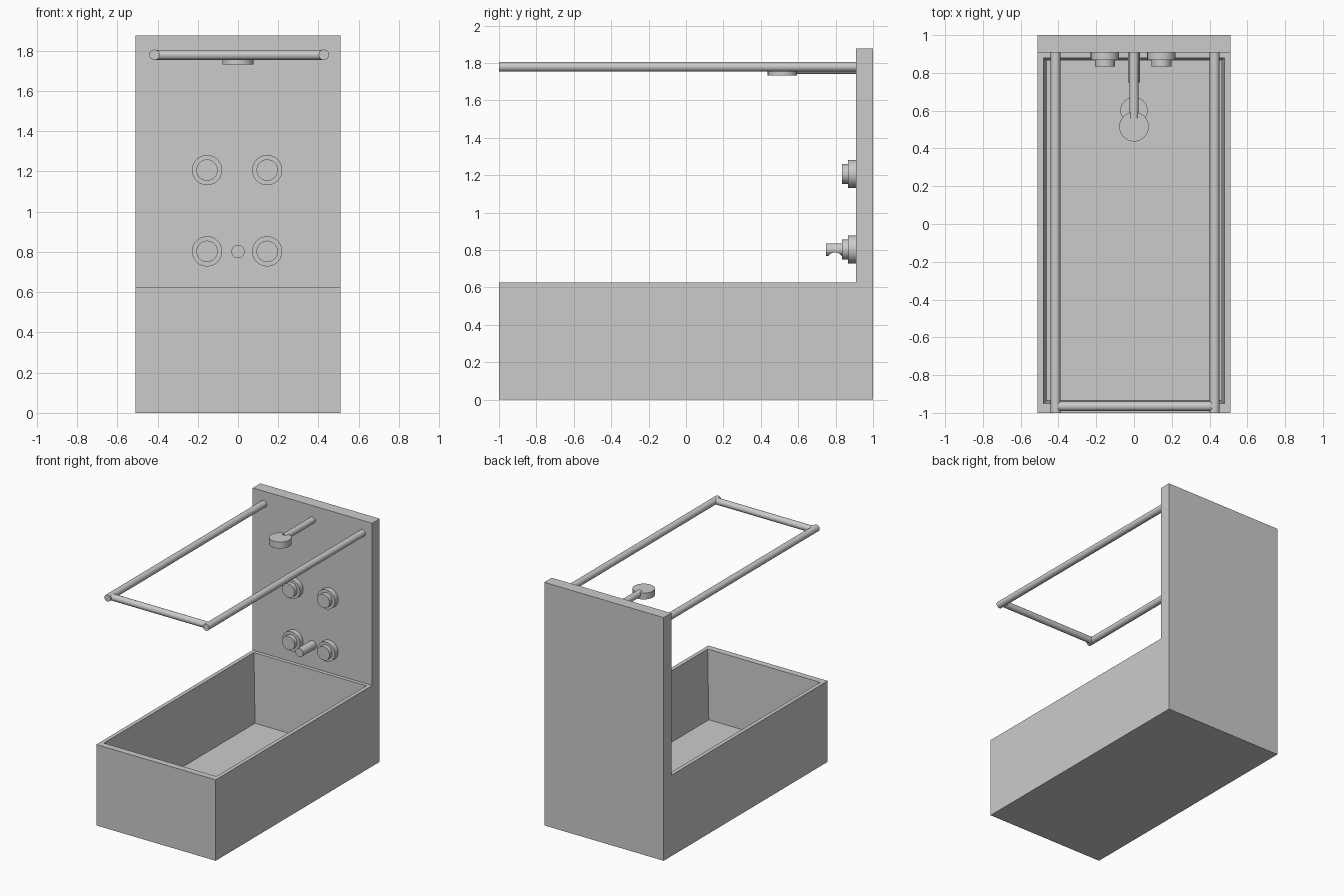
import bpy, bmesh, math
from mathutils import Vector

if "Cube" in bpy.data.objects:
    bpy.data.objects.remove(bpy.data.objects["Cube"])


def smooth(ob):
    bpy.ops.object.select_all(action='DESELECT')
    bpy.context.view_layer.objects.active = ob
    ob.select_set(True)
    bpy.ops.object.shade_smooth_by_angle(angle=math.radians(35))


def rod(name, a, b, r, sides=32):
    """Cylinder from point a to point b."""
    a, b = Vector(a), Vector(b)
    d = b - a
    bpy.ops.mesh.primitive_cylinder_add(
        vertices=sides, radius=r, depth=d.length, location=(a + b) / 2,
        rotation=d.to_track_quat('Z', 'Y').to_euler())
    ob = bpy.context.object
    ob.name = name
    smooth(ob)
    return ob


def cut(ob, cutter):
    cutter.hide_render = True
    cutter.hide_set(True)
    m = ob.modifiers.new("cut", 'BOOLEAN')
    m.operation = 'DIFFERENCE'
    m.solver = 'EXACT'
    m.object = cutter


def loft_rects(name, rects):
    """Closed solid through stacked rectangles (x half width, y0, y1, z)."""
    bm = bmesh.new()
    rings = [[bm.verts.new(p) for p in
              ((-x, y0, z), (x, y0, z), (x, y1, z), (-x, y1, z))]
             for x, y0, y1, z in rects]
    for lo, hi in zip(rings, rings[1:]):
        for i in range(4):
            j = (i + 1) % 4
            bm.faces.new((lo[i], lo[j], hi[j], hi[i]))
    bm.faces.new(rings[0][::-1])
    bm.faces.new(rings[-1])
    bmesh.ops.recalc_face_normals(bm, faces=bm.faces)
    me = bpy.data.meshes.new(name)
    bm.to_mesh(me)
    bm.free()
    ob = bpy.data.objects.new(name, me)
    bpy.context.collection.objects.link(ob)
    return ob


# Tub shell with drain hole
tub = loft_rects("tub", [(0.51, -1.0, 0.91, 0), (0.51, -1.0, 0.91, 0.625),
                         (0.48, -0.95, 0.88, 0.625), (0.46, -0.935, 0.865, 0.09)])
cut(tub, rod("drain_cutter", (0, 0.6, 0.04), (0, 0.6, 0.2), 0.07))

# Back wall panel
loft_rects("wall_panel", [(0.51, 0.908, 1.0, 0), (0.51, 0.908, 1.0, 1.877)])

# Curtain rail
for side, x in (("left", -0.415), ("right", 0.427)):
    rod(side + "_rail", (x, -1.0, 1.78), (x, 0.92, 1.78), 0.026)
rod("front_rail", (-0.415, -0.965, 1.78), (0.427, -0.965, 1.78), 0.025)

# Shower head and arm
rod("shower_head", (0, 0.515, 1.732), (0, 0.515, 1.782), 0.078, 48)
rod("shower_arm", (0, 0.56, 1.765), (0, 0.92, 1.765), 0.025)

# Tap knobs: base plate and handle
for row, z in (("lower", 0.803), ("upper", 1.207)):
    for side, x in (("left", -0.154), ("right", 0.145)):
        rod(f"{row}_{side}_knob_base", (x, 0.92, z), (x, 0.867, z), 0.075, 48)
        rod(f"{row}_{side}_knob", (x, 0.88, z), (x, 0.834, z), 0.053, 48)

# Spout with a scooped underside
spout = rod("spout", (0, 0.748, 0.802), (0, 0.92, 0.802), 0.033)
cut(spout, rod("spout_cutter", (-0.1, 0.797, 0.745), (0.1, 0.797, 0.745), 0.042))
